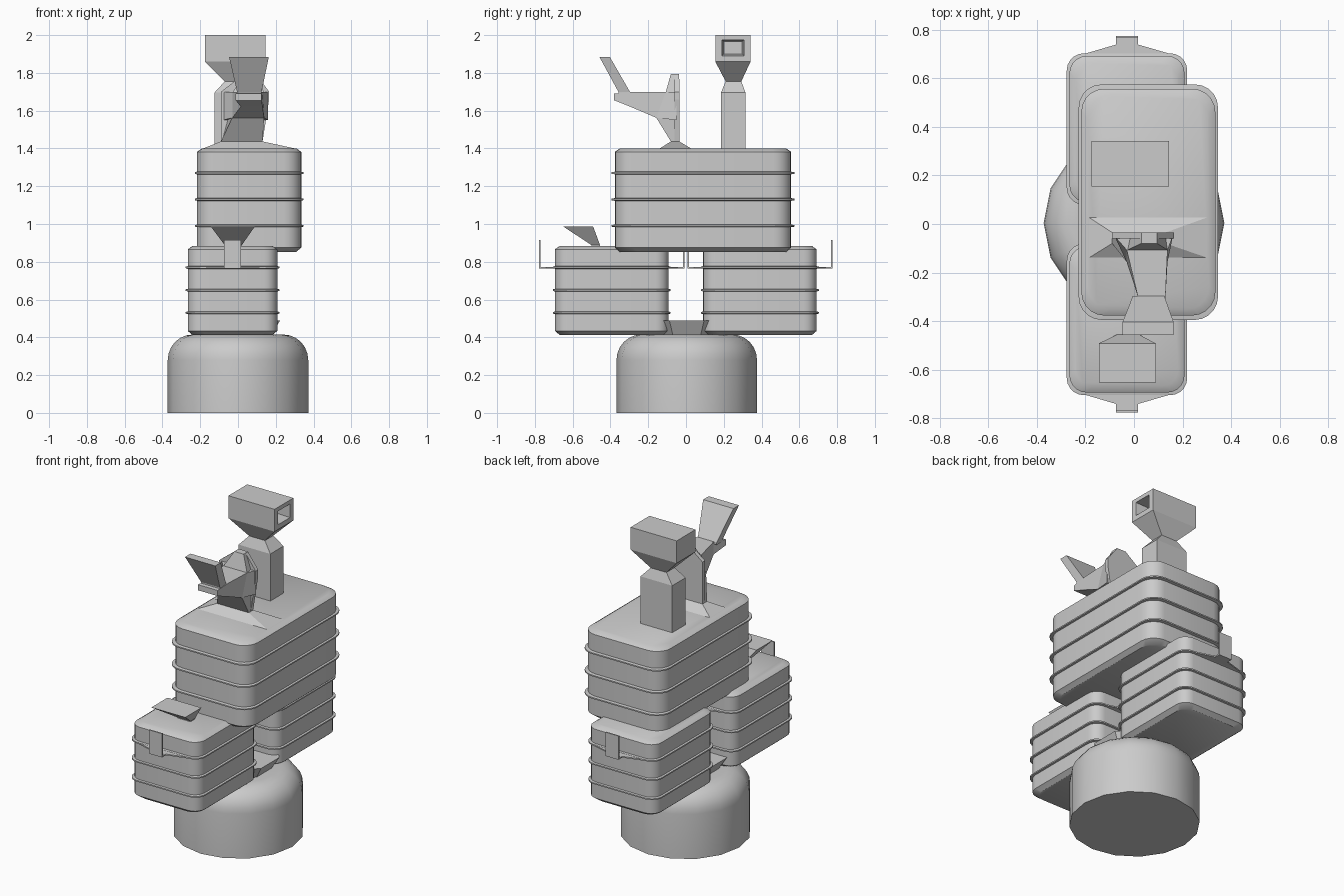
import bpy, bmesh
from math import sin, cos, pi

if "Cube" in bpy.data.objects:
    bpy.data.objects.remove(bpy.data.objects["Cube"])


def loft(name, rings, smooth=False):
    """Skin a list of equal-length point rings and cap both ends."""
    bm = bmesh.new()
    vs = [[bm.verts.new(p) for p in r] for r in rings]
    n = len(vs[0])
    for a, b in zip(vs, vs[1:]):
        for i in range(n):
            j = (i + 1) % n
            bm.faces.new((a[i], a[j], b[j], b[i]))
    bm.faces.new(vs[0][::-1])
    bm.faces.new(vs[-1])
    bmesh.ops.recalc_face_normals(bm, faces=bm.faces)
    me = bpy.data.meshes.new(name)
    bm.to_mesh(me)
    bm.free()
    ob = bpy.data.objects.new(name, me)
    bpy.context.collection.objects.link(ob)
    if smooth:
        bpy.ops.object.select_all(action='DESELECT')
        ob.select_set(True)
        bpy.context.view_layer.objects.active = ob
        bpy.ops.object.shade_smooth_by_angle(angle=0.6)
    return ob


def rect(x0, x1, y0, y1, z, zb=None):
    """Quad ring; zb lets the back edge sit at another height."""
    zb = z if zb is None else zb
    return [(x0, y0, z), (x1, y0, z), (x1, y1, zb), (x0, y1, zb)]


def rrect(x0, x1, y0, y1, z, r, dx=0, dy=0, seg=5):
    """Rounded rectangle ring, grown by dx, dy."""
    x0, x1, y0, y1 = x0 - dx, x1 + dx, y0 - dy, y1 + dy
    pts = []
    for k, (cx, cy) in enumerate([(x1 - r, y1 - r), (x0 + r, y1 - r), (x0 + r, y0 + r), (x1 - r, y0 + r)]):
        for i in range(seg + 1):
            a = (k + i / seg) * pi / 2
            pts.append((cx + r * cos(a), cy + r * sin(a), z))
    return pts


def circle(r, z, n, off=0):
    return [(r * cos(2 * pi * (i + off) / n), 0.004 + r * sin(2 * pi * (i + off) / n), z) for i in range(n)]


def case(name, b, z0, z1, ribs, r, dx, dy):
    """Rounded case with chamfered rims and raised ribs."""
    loft(name, [rrect(*b, z0, r, -.026, -.026), rrect(*b, z0 + .022, r),
                rrect(*b, z1 - .018, r), rrect(*b, z1, r, -.026, -.026)], True)
    for i, z in enumerate(ribs):
        loft(f"{name}_rib_{i}", [rrect(*b, z - .007, r, 0, 0), rrect(*b, z - .004, r, dx, dy),
                                 rrect(*b, z + .004, r, dx, dy), rrect(*b, z + .007, r, 0, 0)], True)


# drum base with rounded shoulder, and flared neck
arc = [(.24 + .132 * cos(i * pi / 12), .28 + .135 * sin(i * pi / 12)) for i in range(7)]
loft("drum_base", [circle(.372, 0, 16)] + [circle(r, z, 16) for r, z in arc], True)
loft("drum_neck", [circle(.19, .41, 8, .5), circle(.24, .488, 8, .5)])

# stacked cases
case("front_case", (-.266, .208, -.694, -.092), .412, .884, (.77, .65, .53), .07, .011, .011)
case("back_case", (-.266, .208, .09, .692), .412, .884, (.77, .65, .53), .07, .011, .011)
case("upper_case", (-.217, .335, -.377, .557), .853, 1.4, (1.27, 1.13, .99), .095, .011, .018)

# latch tabs at both ends of each lower case
for label, cy in (("front", -.393), ("back", .391)):
    for s in (-1, 1):
        def slab(y, x0, x1):
            return [(x0, cy + s * y, .765), (x1, cy + s * y, .765), (x1, cy + s * y, .773), (x0, cy + s * y, .773)]
        side = "outer" if (s < 0) == (label == "front") else "inner"
        loft(f"{label}_{side}_tab", [slab(.295, -.21, .155), slab(.311, -.2, .145), slab(.348, -.074, .017),
                                     slab(.384, -.074, .017)])
        y0, y1 = sorted((cy + s * .376, cy + s * .384))
        loft(f"{label}_{side}_upright", [rect(-.074, .017, y0, y1, .765), rect(-.074, .017, y0, y1, .914)])

# funnel on the front case
loft("front_funnel", [rect(-.07, .02, -.5, -.455, .875), rect(-.07, .02, -.5, -.455, .888),
                      rect(-.145, .09, -.652, -.492, .988)])

# back post with a waisted head
loft("back_post", [rect(-.125, .095, .185, .315, 1.395), rect(-.125, .095, .185, .315, 1.695),
                   rect(-.07, .04, .21, .293, 1.755), rect(-.175, .145, .155, .342, 1.86)])


def face_x(x, y0, y1, z0, z1):
    return [(x, y0, z0), (x, y1, z0), (x, y1, z1), (x, y0, z1)]


# head block with tapered recess on its right side
loft("post_head", [face_x(-.175, .155, .342, 1.86, 2), face_x(.145, .155, .342, 1.86, 2),
                   face_x(.145, .19, .307, 1.89, 1.975), face_x(.06, .2, .297, 1.9, 1.965)])

# front spout: flared foot, body and peak
loft("spout_body", [rect(-.19, .31, -.142, .03, 1.398), rect(-.09, .13, -.08, -.035, 1.437),
                    rect(-.03, .138, -.157, -.035, 1.562, 1.66), rect(-.027, .138, -.107, -.035, 1.7, 1.69)])
loft("spout_back", [rect(-.09, .13, -.08, -.035, 1.437), rect(-.03, .138, -.15, -.035, 1.565, 1.65),
                    rect(-.027, .138, -.107, -.035, 1.698, 1.67), rect(.03, .095, -.08, -.037, 1.795)])
loft("spout_web", [rect(-.09, .13, -.06, -.035, 1.437), rect(-.09, .165, -.06, -.035, 1.66),
                   rect(-.09, .165, -.06, -.035, 1.7), rect(.03, .095, -.06, -.036, 1.793)])


def arm_ring(x0, x1, yb, zb, yt, zt):
    return [(x0, yb, zb), (x1, yb, zb), (x1, yt, zt), (x0, yt, zt)]


# forward arm and its upturned mouth
loft("spout_arm", [arm_ring(-.08, .16, -.05, 1.55, -.05, 1.7), arm_ring(-.03, .138, -.157, 1.562, -.107, 1.7),
                   arm_ring(.015, .13, -.295, 1.621, -.295, 1.7), arm_ring(-.013, .125, -.38, 1.655, -.38, 1.69)])
loft("spout_mouth", [rect(-.005, .125, -.358, -.297, 1.685), rect(-.005, .125, -.358, -.297, 1.7),
                     rect(-.047, .163, -.458, -.403, 1.884)])
